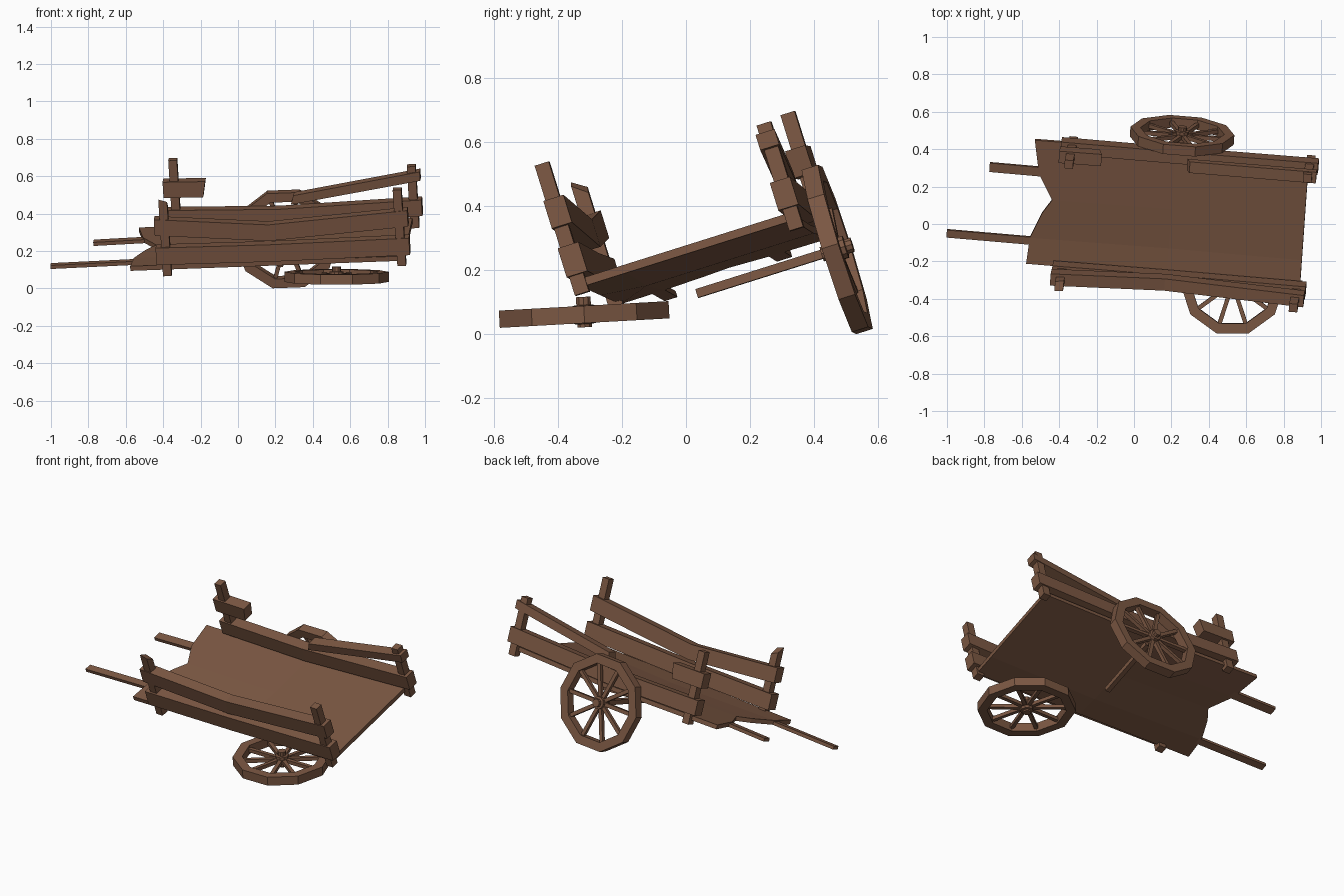
import bpy, bmesh, math
from mathutils import Vector, Matrix

if "Cube" in bpy.data.objects:
    bpy.data.objects.remove(bpy.data.objects["Cube"])

wood = bpy.data.materials.new("brown wood")
wood.diffuse_color = (0.2, 0.097, 0.056, 1)
wood.use_nodes = True
wood.node_tree.nodes["Principled BSDF"].inputs["Base Color"].default_value = wood.diffuse_color

# Tilted frame of the collapsed cart: u = length, v = width, w = up from the bed
U = Vector((0.996, -0.082, 0.037)).normalized()
V = Vector((0.084, 0.95, 0.30))
V = (V - U * V.dot(U)).normalized()
W = U.cross(V)


def frame(x, y, z, c):
    m = Matrix((x, y, z)).transposed().to_4x4()
    m.translation = c
    return m


CART = frame(U, V, W, Vector((0.18, 0.065, 0.225)))


def finish(name, bm, mat):
    bmesh.ops.recalc_face_normals(bm, faces=bm.faces)
    me = bpy.data.meshes.new(name)
    bm.to_mesh(me)
    bm.free()
    me.materials.append(wood)
    ob = bpy.data.objects.new(name, me)
    ob.matrix_world = mat
    bpy.context.collection.objects.link(ob)
    return ob


def loft(bm, rings, closed=False):
    rs = [[bm.verts.new(p) for p in r] for r in rings]
    n = len(rs[0])
    pairs = list(zip(rs, rs[1:])) + ([(rs[-1], rs[0])] if closed else [])
    for a, b in pairs:
        for i in range(n):
            j = (i + 1) % n
            bm.faces.new((a[i], a[j], b[j], b[i]))
    if not closed:
        bm.faces.new(rs[0])
        bm.faces.new(rs[-1])


def board(name, path, thick, height, cut0=0, cut1=0):
    """Plank along u through (u, v, w) points; cuts slant the broken ends."""
    bm = bmesh.new()
    rings = []
    for i, (u, v, w) in enumerate(path):
        c = cut0 if i == 0 else cut1 if i == len(path) - 1 else 0
        t, h = thick / 2, height / 2
        rings.append([(u - c, v - t, w - h), (u - c, v + t, w - h),
                      (u + c, v + t, w + h), (u + c, v - t, w + h)])
    loft(bm, rings)
    return finish(name, bm, CART)


def post(name, u, v, w0, w1, point=0):
    """Square post; point gives a splintered slanted tip."""
    bm = bmesh.new()
    s = 0.023
    sq = [(-s, -s), (s, -s), (s, s), (-s, s)]
    tip = [0, point * 0.3, point, point * 0.6]
    loft(bm, [[(u + a, v + b, w0) for a, b in sq],
              [(u + a, v + b, w1 - t) for (a, b), t in zip(sq, tip)]])
    return finish(name, bm, CART)


# Bed: slightly sagging slab with a broken left edge
bm = bmesh.new()
vs = [-0.347, -0.2, -0.06, 0.02, 0.16, 0.347]
left = [-0.735, -0.725, -0.67, -0.62, -0.70, -0.735]
drop = [0, 0, 0.0, 0.0, 0, 0]
rows = []
for u_i in range(3):
    row = []
    for k, v in enumerate(vs):
        u = (left[k], 0.02, 0.735)[u_i]
        sag = 0.015 if u_i == 1 and 0 < k else 0
        row.append(bm.verts.new((u, v, 0.026 - sag - (drop[k] if u_i == 0 else 0))))
    rows.append(row)
faces = [bm.faces.new((rows[a][b], rows[a + 1][b], rows[a + 1][b + 1], rows[a][b + 1]))
         for a in range(2) for b in range(5)]
ext = bmesh.ops.extrude_face_region(bm, geom=faces, use_keep_orig=True)
low = [g for g in ext["geom"] if isinstance(g, bmesh.types.BMVert)]
bmesh.ops.translate(bm, verts=low, vec=(0, 0, -0.026))
finish("cart_bed", bm, CART)

# Corner posts
post("front_left_post", -0.537, -0.347, -0.03, 0.40, 0.05)
post("front_right_post", 0.722, -0.352, -0.02, 0.405)
post("back_left_post", -0.53, 0.345, -0.03, 0.40)
post("back_right_post", 0.745, 0.35, -0.03, 0.315)

# Side rails, two of them bent and the back upper one snapped
board("front_lower_rail", [(-0.59, -0.347, 0.085), (0.02, -0.347, 0.08), (0.77, -0.347, 0.088)], 0.068, 0.095)
board("front_upper_rail", [(-0.59, -0.342, 0.245), (0.02, -0.335, 0.19), (0.77, -0.347, 0.245)], 0.066, 0.09)
board("back_lower_rail", [(-0.59, 0.347, 0.08), (0.02, 0.34, 0.065), (0.79, 0.348, 0.085)], 0.066, 0.09)
board("back_upper_rail_stub", [(-0.59, 0.345, 0.24), (-0.37, 0.345, 0.235)], 0.066, 0.088, 0, 0.008)
board("back_upper_rail_broken", [(0.10, 0.318, 0.165), (0.79, 0.348, 0.262)], 0.062, 0.05, 0.008, 0)

# Pull handles
board("front_handle", [(-1.171, -0.22, 0.004), (-0.68, -0.22, 0.01)], 0.042, 0.02)
board("back_handle", [(-0.967, 0.17, 0.004), (-0.65, 0.17, 0.01)], 0.05, 0.02)


# Wheels: ten-sided rim, ten spokes, hub; wheel axis is local y
def wheel(name, mat, hub0, hub1):
    n, ro, ri, t = 10, 0.279, 0.225, 0.027
    angs = [2 * math.pi * (i + 0.5) / n + math.pi / 2 for i in range(n)]
    bm = bmesh.new()
    loft(bm, [[(r * math.cos(a), y, r * math.sin(a))
               for r, y in ((ro, -t), (ro, t), (ri, t), (ri, -t))] for a in angs], True)
    finish(name + "_rim", bm, mat)
    bm = bmesh.new()
    for a in angs:
        d, p = Vector((math.cos(a), 0, math.sin(a))), Vector((-math.sin(a), 0, math.cos(a)))
        s = 0.011
        loft(bm, [[d * r + p * x + Vector((0, y, 0)) for x, y in ((-s, -s), (s, -s), (s, s), (-s, s))]
                  for r in (0.02, 0.235)])
    finish(name + "_spokes", bm, mat)
    bm = bmesh.new()
    prof = ((hub0, 0.024), (-0.03, 0.024), (-0.028, 0.037), (0.028, 0.037), (0.03, 0.024), (hub1, 0.024))
    loft(bm, [[(r * math.cos(a), y, r * math.sin(a)) for a in angs] for y, r in prof])
    finish(name + "_hub", bm, mat)


BACK = frame(U, V, W, Vector((0.257, 0.472, 0.265)))
wheel("back_wheel", BACK, -0.05, 0.05)
k = math.radians(3.2)
FRONT = frame(Vector((1, 0, 0)), Vector((0, math.sin(k), -math.cos(k))),
              Vector((0, math.cos(k), math.sin(k))), Vector((0.527, -0.318, 0.062)))
wheel("fallen_wheel", FRONT, -0.055, 0.04)

# Snapped axle still fixed in the back wheel
bm = bmesh.new()
s = 0.014
loft(bm, [[(x, y, z) for x, z in ((-s, -s), (s, -s), (s, s), (-s, s))] for y in (-0.46, 0.02)])
finish("broken_axle", bm, BACK)
